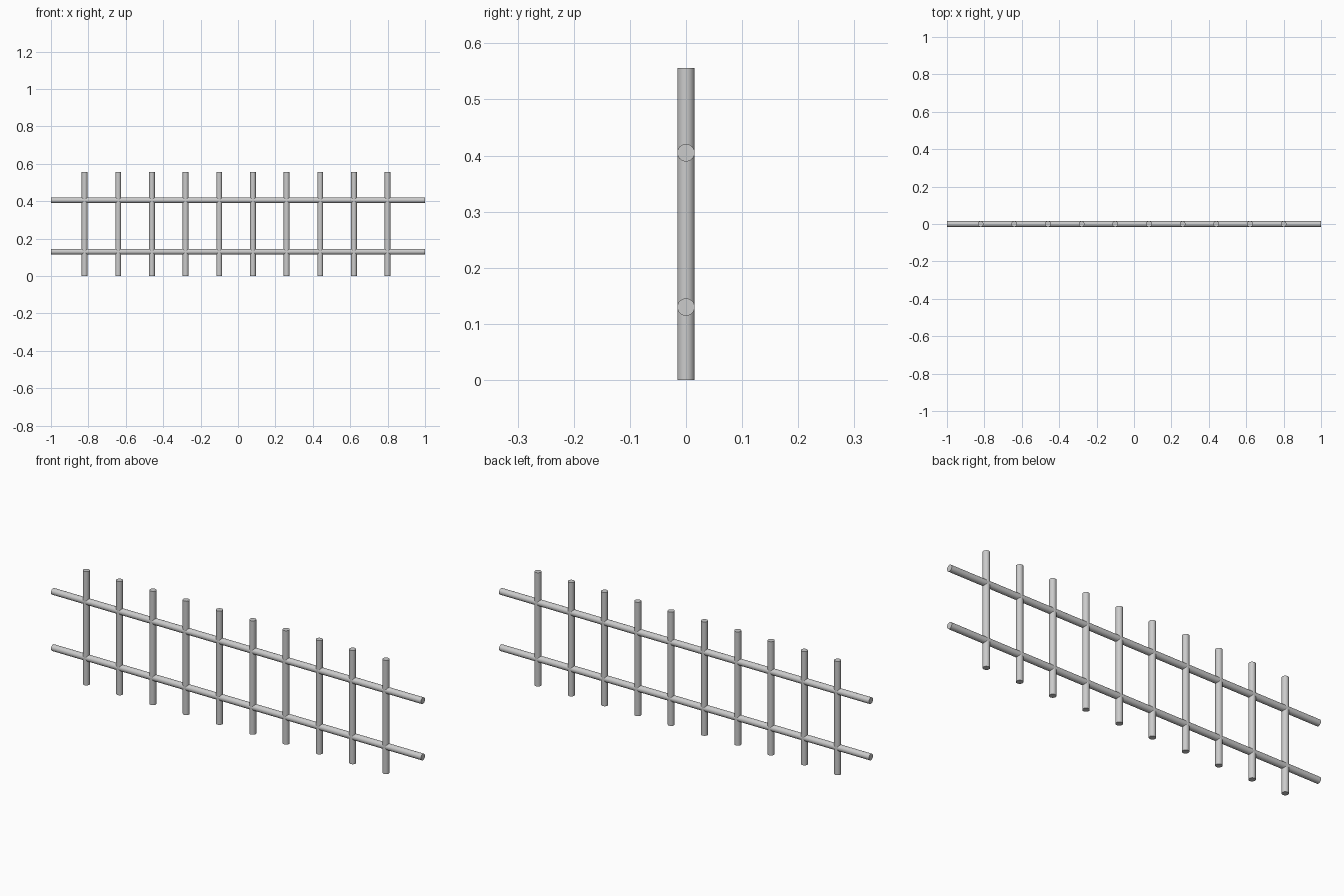
import bpy
import math

cube = bpy.data.objects.get("Cube")
if cube:
    bpy.data.objects.remove(cube, do_unlink=True)

RADIUS = 0.0155
HEIGHT = 0.556
LENGTH = 2.0

# Plain grey metal
grey = bpy.data.materials.new("grey_metal")
grey.use_nodes = True
colour = (0.6, 0.6, 0.6, 1)
grey.diffuse_color = colour
grey.node_tree.nodes["Principled BSDF"].inputs["Base Color"].default_value = colour


def rod(name, length, location, rotation=(0, 0, 0)):
    bpy.ops.mesh.primitive_cylinder_add(vertices=32, radius=RADIUS, depth=length,
                                        location=location, rotation=rotation)
    obj = bpy.context.object
    obj.name = name
    obj.data.materials.append(grey)
    bpy.ops.object.shade_smooth_by_angle(angle=math.radians(40))
    return obj


# Horizontal rails
for name, z in (("lower_rail", 0.13), ("upper_rail", 0.405)):
    rod(name, LENGTH, (0, 0, z), (0, math.pi / 2, 0))

# Evenly spaced upright bars
for i in range(10):
    rod(f"upright_bar_{i + 1}", HEIGHT, (-0.82 + 0.18 * i, 0, HEIGHT / 2))
